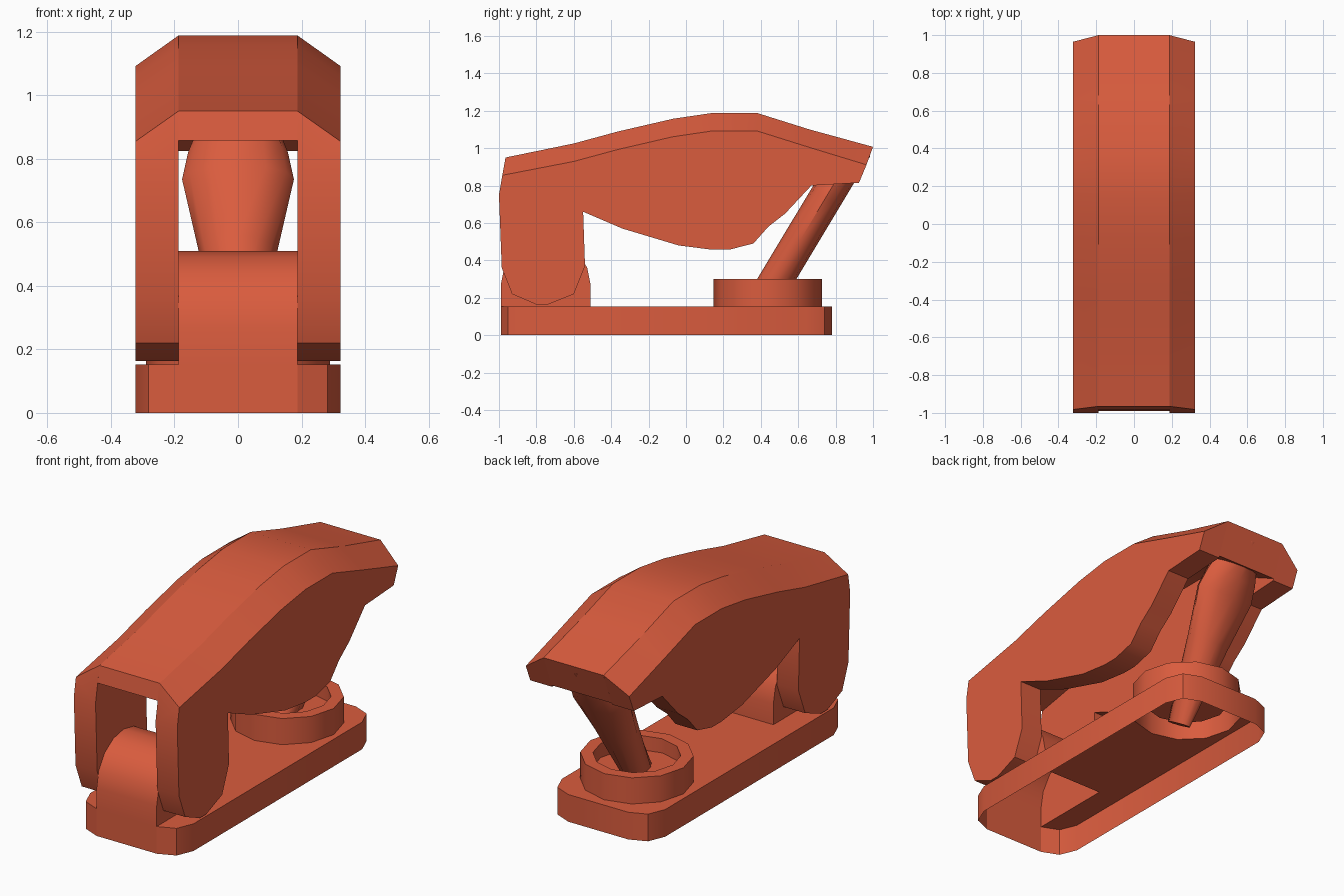
import bpy, bmesh, math
from mathutils import Vector

if "Cube" in bpy.data.objects:
    bpy.data.objects.remove(bpy.data.objects["Cube"])

# The single colour
red = bpy.data.materials.new("red orange plastic")
red.use_nodes = True
RGBA = (0.70, 0.107, 0.048, 1)
red.diffuse_color = RGBA
red.node_tree.nodes["Principled BSDF"].inputs["Base Color"].default_value = RGBA

W, IN = 0.322, 0.187          # half width of the body, half width of the slot


def finish(name, bm, angle=40):
    bmesh.ops.remove_doubles(bm, verts=bm.verts, dist=1e-4)
    bmesh.ops.recalc_face_normals(bm, faces=bm.faces)
    me = bpy.data.meshes.new(name)
    bm.to_mesh(me)
    bm.free()
    me.materials.append(red)
    ob = bpy.data.objects.new(name, me)
    bpy.context.collection.objects.link(ob)
    bpy.ops.object.select_all(action='DESELECT')
    ob.select_set(True)
    bpy.context.view_layer.objects.active = ob
    bpy.ops.object.shade_smooth_by_angle(angle=math.radians(angle))
    return ob


def bridge(bm, a, b, closed=True):
    """Quads between two rows of vertices."""
    n = len(a)
    for i in range(n if closed else n - 1):
        j = (i + 1) % n
        bm.faces.new((a[i], a[j], b[j], b[i]))


def row(bm, pts):
    return [bm.verts.new(p) for p in pts]


def circle(cx, cy, r, z, n=12):
    return [(cx + r * math.cos(2 * math.pi * i / n), cy + r * math.sin(2 * math.pi * i / n), z)
            for i in range(n)]


# Base plate: open-bottom shell, rounded corners, round hole and front notch
FRONT, BACK, TOP = -0.99, 0.78, 0.153
CY = 0.437                    # centre of the ring
R = W - IN
half = []
for cy, start in ((FRONT + R, -90), (BACK - R, 0)):
    for k in range(3):
        a = math.radians(start + 45 * k)
        half.append((IN + R * math.cos(a), cy + R * math.sin(a)))
rim = half + [(-x, y) for x, y in reversed(half)]
bm = bmesh.new()
upper = row(bm, [(x, y, TOP) for x, y in rim])
lower = row(bm, [(x, y, 0) for x, y in rim])
bridge(bm, upper, lower, closed=False)
notch = row(bm, [(-IN, -0.51, TOP), (IN, -0.51, TOP)])
outline = upper + notch
hole = row(bm, circle(0, CY, 0.29, TOP))
edges = []
for loop in (outline, hole):
    for i, v in enumerate(loop):
        w = loop[(i + 1) % len(loop)]
        edges.append(bm.edges.get((v, w)) or bm.edges.new((v, w)))
bmesh.ops.triangle_fill(bm, use_beauty=True, use_dissolve=False, edges=edges, normal=(0, 0, 1))
finish("base_plate", bm)

# Hinge block: hollow, with a half-round top
profile = [(FRONT, 0), (FRONT, TOP)]
profile += [(-0.75 - 0.24 * math.cos(math.pi * i / 8), 0.27 + 0.24 * math.sin(math.pi * i / 8))
            for i in range(9)]
profile += [(-0.51, TOP)]
bm = bmesh.new()
left = row(bm, [(IN, y, z) for y, z in profile])
right = row(bm, [(-IN, y, z) for y, z in profile])
bridge(bm, left, right, closed=False)
bm.faces.new(left[1:])
bm.faces.new(right[1:])
finish("hinge_block", bm)

# Collar ring with a sunken floor, hollow underneath
bm = bmesh.new()
rings = [row(bm, circle(0, CY, r, z)) for r, z in
         ((0.29, TOP), (0.29, 0.30), (0.225, 0.30), (0.225, 0.22))]
for a, b in zip(rings, rings[1:]):
    bridge(bm, a, b)
bm.faces.new(rings[-1])
finish("collar_ring", bm)

# Toggle lever: wide oval bat on a slanted axis
axis = Vector((0, 0.515, 0.857))
across = Vector((0, 0.857, -0.515))
bm = bmesh.new()
sections = []
for z, w in ((0.11, 0.04), (0.51, 0.124), (0.735, 0.176), (0.82, 0.157), (0.94, 0.11), (1.004, 0.065)):
    c = Vector((0, 0.437, 0.22)) + axis * ((z - 0.22) / axis.z)
    sections.append(row(bm, [c + Vector((w * x, 0, 0)) + across * (0.09 * y)
                             for x, y, _ in circle(0, 0, 1, 0)]))
for a, b in zip(sections, sections[1:]):
    bridge(bm, a, b)
bm.faces.new(sections[0])
bm.faces.new(sections[-1])
finish("toggle_lever", bm)

# Flip cover: outline of the roof and of the side walls, as (y, z)
roof = [(-0.965, 0.95), (-0.6, 1.025), (-0.36, 1.09), (-0.07, 1.157), (0.14, 1.188),
        (0.38, 1.188), (0.66, 1.10), (1.0, 1.007)]
under = [(0.925, 0.815), (0.67, 0.80), (0.53, 0.65), (0.44, 0.58), (0.36, 0.49), (0.23, 0.457),
         (0.14, 0.457), (-0.04, 0.48), (-0.34, 0.57), (-0.55, 0.66), (-0.54, 0.37), (-0.60, 0.22),
         (-0.74, 0.164), (-0.80, 0.164), (-0.93, 0.22), (-0.985, 0.36), (-1.0, 0.75)]
ceiling = [(0.929, 0.825), (0.66, 0.955), (0.38, 1.09), (0.14, 1.09), (-0.07, 1.06),
           (-0.36, 0.995), (-0.6, 0.93), (-0.981, 0.857)]
DROP = 0.096                  # height of the chamfer along the roof
shoulder = [(y, z - DROP) for y, z in roof]
shoulder[0] = (-0.982, 0.855)
shoulder[-1] = (0.965, 0.911)
bm = bmesh.new()
for s in (-1, 1):
    inner = row(bm, [(s * IN, y, z) for y, z in roof + under])
    outer = row(bm, [(s * W, y, z) for y, z in shoulder + under])
    bridge(bm, inner, outer)
    bm.faces.new(inner)
    bm.faces.new(outer)
finish("cover_side_walls", bm)

bm = bmesh.new()
a = row(bm, [(-IN, y, z) for y, z in roof + ceiling])
b = row(bm, [(IN, y, z) for y, z in roof + ceiling])
bridge(bm, a, b)
finish("cover_roof", bm)
